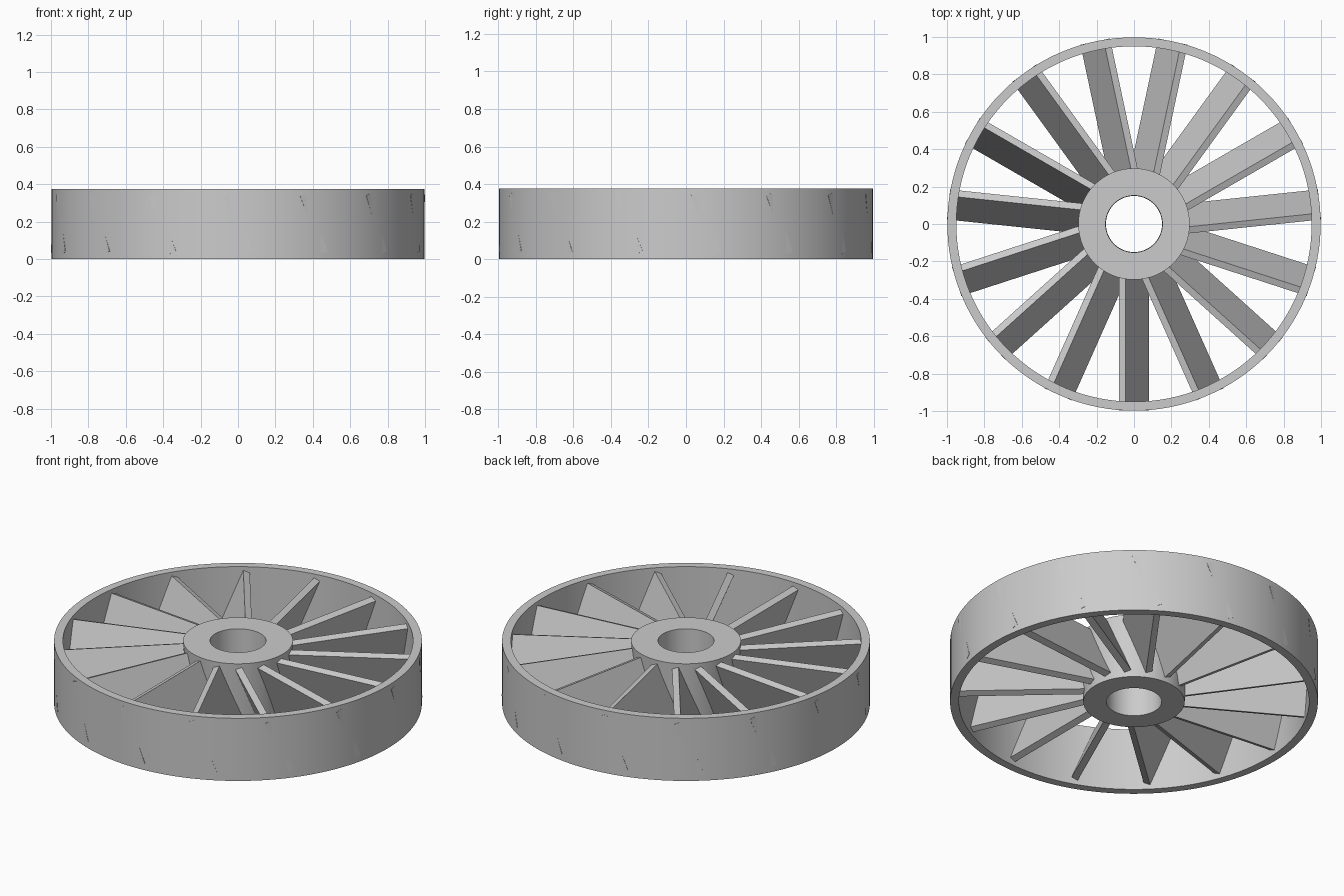
import bpy, math
from mathutils import Matrix

if "Cube" in bpy.data.objects:
    bpy.data.objects.remove(bpy.data.objects["Cube"])

HEIGHT = 0.375
BLADES = 15

grey = bpy.data.materials.new("plain grey")
grey.diffuse_color = (0.6, 0.6, 0.6, 1)
grey.use_nodes = True
grey.node_tree.nodes["Principled BSDF"].inputs["Base Color"].default_value = grey.diffuse_color


def make_object(name, verts, faces):
    mesh = bpy.data.meshes.new(name)
    mesh.from_pydata(verts, [], faces)
    mesh.materials.append(grey)
    obj = bpy.data.objects.new(name, mesh)
    bpy.context.collection.objects.link(obj)
    return obj


def lathe(name, profile, steps=128):
    """Spin a closed (radius, z) profile, listed anticlockwise, about z."""
    n = len(profile)
    verts = [(r * math.cos(2 * math.pi * s / steps), r * math.sin(2 * math.pi * s / steps), z)
             for s in range(steps) for r, z in profile]
    faces = []
    for s in range(steps):
        a, b = s * n, (s + 1) % steps * n
        for k in range(n):
            m = (k + 1) % n
            faces.append((a + k, b + k, b + m, a + m))
    obj = make_object(name, verts, faces)
    bpy.ops.object.select_all(action='DESELECT')
    bpy.context.view_layer.objects.active = obj
    obj.select_set(True)
    bpy.ops.object.shade_smooth_by_angle(angle=math.radians(30))
    return obj


# Outer rim and slightly tapered hub with a bore
lathe("outer_rim", [(0.95, 0), (0.998, 0), (0.998, HEIGHT), (0.95, HEIGHT)])
lathe("hub", [(0.15, 0), (0.275, 0), (0.298, HEIGHT), (0.152, HEIGHT)])

# Flat pitched blades, running from inside the hub into the rim
INNER, OUTER = 0.22, 0.997
WIDTH, THICK, PITCH = 0.336, 0.038, math.radians(22)
corners = [(x, y, z) for x in (INNER, OUTER)
           for y in (-THICK / 2, THICK / 2) for z in (-WIDTH / 2, WIDTH / 2)]
box_faces = [(0, 1, 3, 2), (4, 6, 7, 5), (0, 4, 5, 1), (2, 3, 7, 6), (0, 2, 6, 4), (1, 5, 7, 3)]
for i in range(BLADES):
    blade = make_object(f"blade_{i + 1}", corners, box_faces)
    turn = Matrix.Rotation(math.radians(270 + i * 360 / BLADES), 4, 'Z')
    blade.data.transform(Matrix.Translation((0, 0, 0.19)) @ turn @ Matrix.Rotation(PITCH, 4, 'X'))
